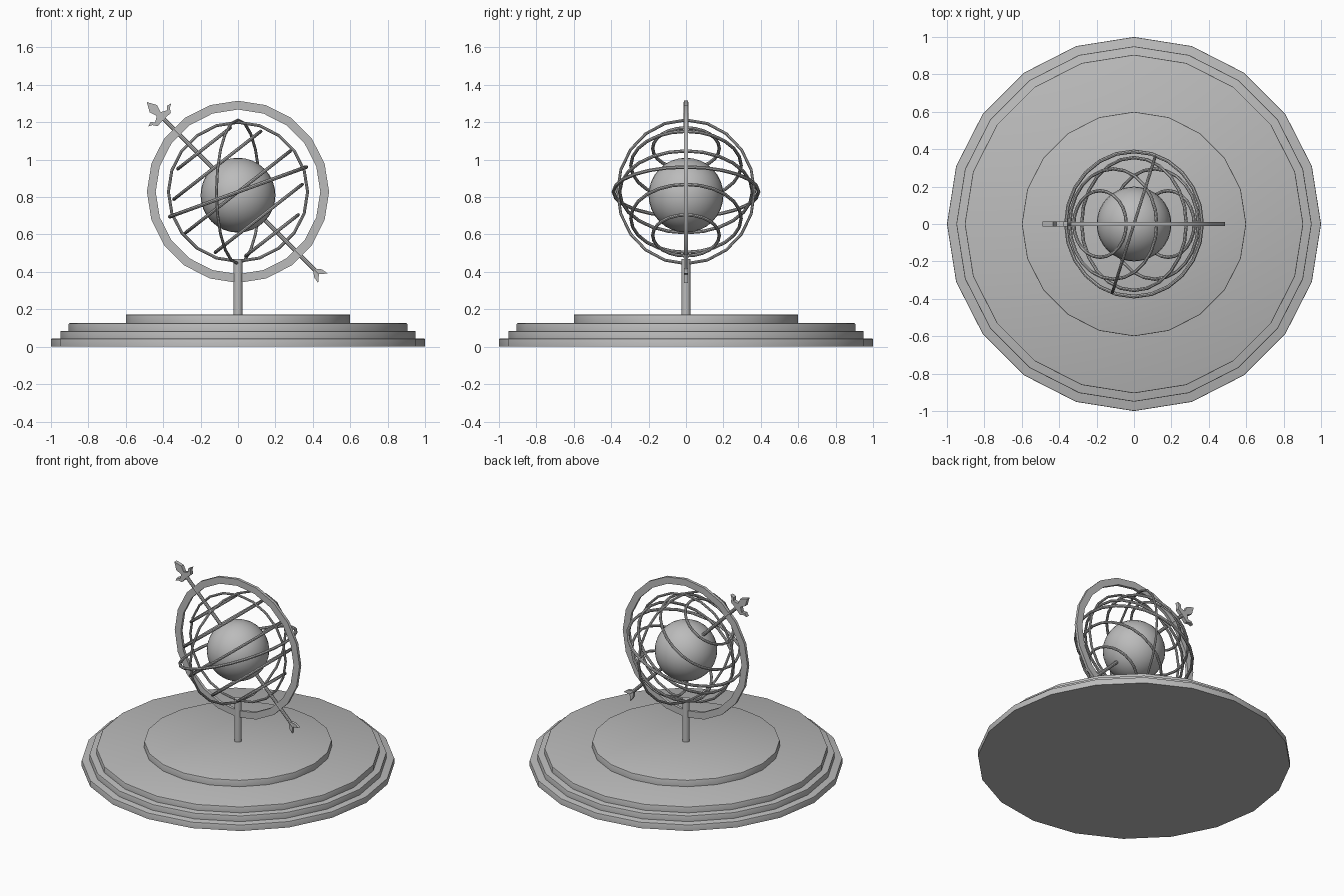
import bpy, bmesh, math
from mathutils import Vector, Matrix

cube = bpy.data.objects.get("Cube")
if cube:
    bpy.data.objects.remove(cube, do_unlink=True)

GREY = (0.5, 0.5, 0.5, 1)
metal = bpy.data.materials.new("plain_grey")
metal.use_nodes = True
metal.diffuse_color = GREY
metal.node_tree.nodes["Principled BSDF"].inputs["Base Color"].default_value = GREY

HUB = Vector((0, 0, 0.828))     # centre of the rings
ROD_HUB = Vector((0, 0, 0.82))  # centre of the axis rod


def finish(name, bm, loc=(0, 0, 0), rot=(0, 0, 0)):
    bmesh.ops.recalc_face_normals(bm, faces=bm.faces)
    mesh = bpy.data.meshes.new(name)
    bm.to_mesh(mesh)
    bm.free()
    obj = bpy.data.objects.new(name, mesh)
    bpy.context.collection.objects.link(obj)
    obj.location = loc
    obj.rotation_euler = [math.radians(a) for a in rot]
    mesh.materials.append(metal)
    bpy.ops.object.select_all(action='DESELECT')
    obj.select_set(True)
    bpy.context.view_layer.objects.active = obj
    bpy.ops.object.shade_smooth_by_angle(angle=math.radians(35))
    return obj


def cylinder(name, radius, bottom, top, sides, loc=(0, 0, 0), rot=(0, 0, 0), bevel=0):
    bm = bmesh.new()
    bmesh.ops.create_cone(bm, cap_ends=True, segments=sides, radius1=radius, radius2=radius,
                          depth=top - bottom,
                          matrix=Matrix.Translation((0, 0, (top + bottom) / 2)))
    if bevel:
        rim = [e for e in bm.edges if all(v.co.z > top - 0.001 for v in e.verts)]
        bmesh.ops.bevel(bm, geom=rim, offset=bevel, segments=2, profile=0.5, affect='EDGES')
    return finish(name, bm, loc, rot)


def ring(name, section, steps, loc, rot):
    """Revolve a closed (radius, height) section about local z."""
    bm = bmesh.new()
    loops = []
    for i in range(steps):
        a = math.tau * i / steps
        loops.append([bm.verts.new((r * math.cos(a), r * math.sin(a), h)) for r, h in section])
    n = len(section)
    for i in range(steps):
        here, there = loops[i], loops[(i + 1) % steps]
        for j in range(n):
            k = (j + 1) % n
            bm.faces.new((here[j], there[j], there[k], here[k]))
    return finish(name, bm, loc, rot)


def tube(radius, thick, sides=8):
    return [(radius + thick * math.cos(math.tau * i / sides),
             thick * math.sin(math.tau * i / sides)) for i in range(sides)]


def plate(name, half, thick):
    """Extrude a half outline (across, along), mirrored over the rod axis."""
    outline = half + [(-x, z) for x, z in reversed(half) if x > 0]
    bm = bmesh.new()
    face = bm.faces.new([bm.verts.new((x, -thick / 2, z)) for x, z in outline])
    new = bmesh.ops.extrude_face_region(bm, geom=[face])["geom"]
    bmesh.ops.translate(bm, vec=(0, thick, 0),
                        verts=[g for g in new if isinstance(g, bmesh.types.BMVert)])
    return finish(name, bm, ROD_HUB, (0, -45, 0))


# Stepped round base
for i, (radius, bottom, top) in enumerate([(1.0, 0, 0.043), (0.95, 0.043, 0.084),
                                           (0.905, 0.084, 0.126), (0.6, 0.126, 0.172)]):
    cylinder(f"base_step_{i + 1}", radius, bottom, top, 20, bevel=0.005)

# Post
cylinder("post", 0.024, 0.17, 0.47, 16)

# Globe
bm = bmesh.new()
bmesh.ops.create_uvsphere(bm, u_segments=32, v_segments=16, radius=0.2)
finish("globe", bm, (0, 0, 0.81))

# Flat outer ring
w = 0.01
ring("outer_ring", [(0.44, -w), (0.487, -w), (0.487, w), (0.44, w)], 20, HUB, (90, 0, 0))

# Upright inner rings
ring("meridian_ring", tube(0.372, 0.008), 20, HUB, (90, 0, 0))
ring("cross_meridian_ring", tube(0.384, 0.008), 20, HUB, (90, 0, 72.5))

# Tilted parallel rings
tilt = math.radians(-38)
pole = Vector((math.sin(tilt), 0, math.cos(tilt)))
for name, radius, offset in [("upper_polar_ring", 0.178, 0.295), ("upper_tropic_ring", 0.295, 0.18),
                             ("equator_ring", 0.355, 0), ("lower_tropic_ring", 0.295, -0.18),
                             ("lower_polar_ring", 0.178, -0.295)]:
    ring(name, tube(radius, 0.009), 24, HUB + pole * offset, (0, -38, 0))
ring("ecliptic_ring", tube(0.388, 0.01), 24, HUB, (0, -20, 0))

# Axis rod with arrow head and forked tail
cylinder("axis_rod", 0.012, -0.61, 0.62, 10, ROD_HUB, (0, -45, 0))
plate("arrow_head", [(0, 0.69), (0.028, 0.64), (0.014, 0.6), (0.045, 0.582), (0.062, 0.6),
                     (0.088, 0.592), (0.066, 0.582), (0.05, 0.558), (0.012, 0.56)], 0.026)
plate("arrow_tail", [(0, -0.612), (0.036, -0.642), (0.03, -0.605), (0.01, -0.58)], 0.02)
